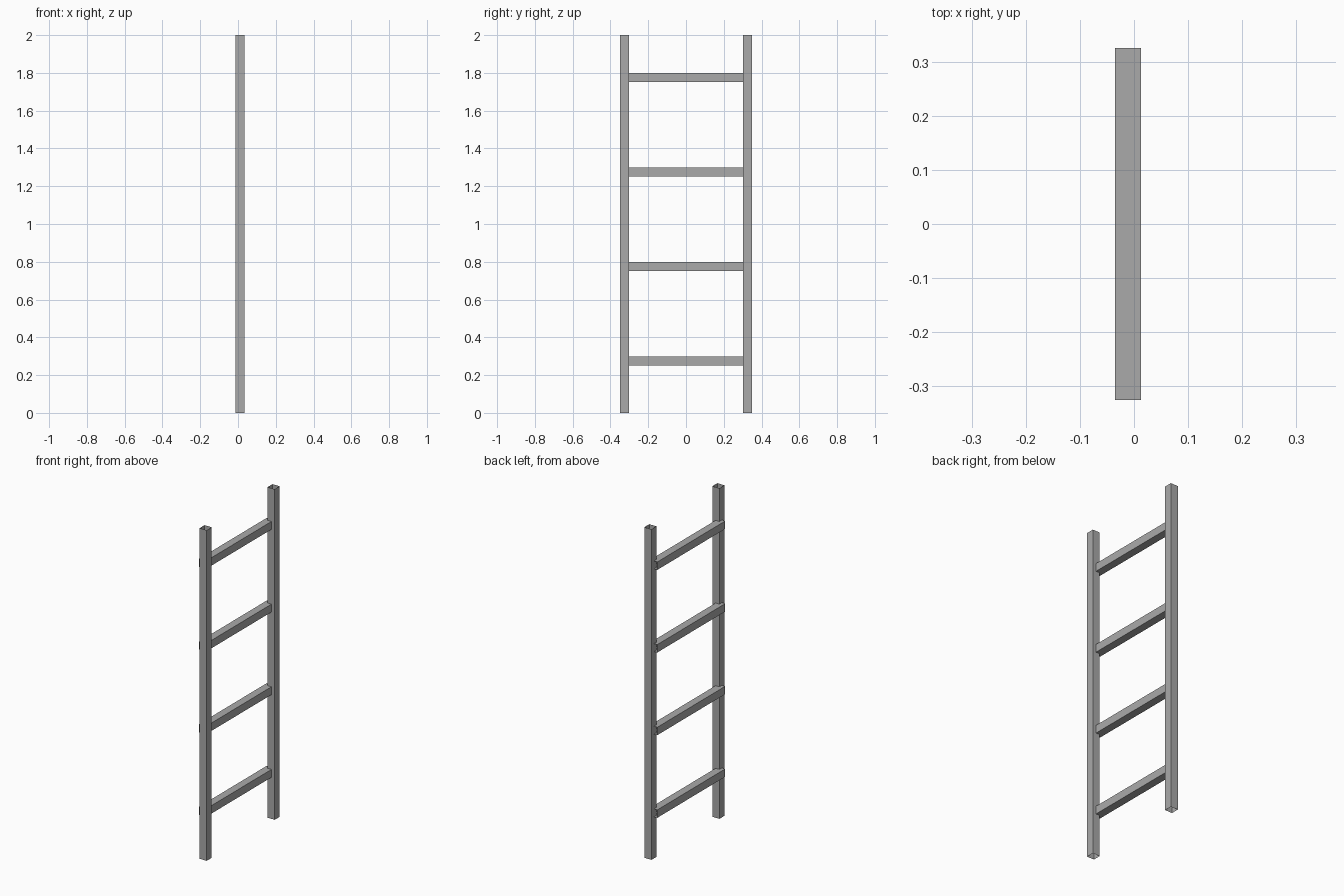
import bpy
import bmesh
from mathutils import Vector

cube = bpy.data.objects.get("Cube")
if cube:
    bpy.data.objects.remove(cube, do_unlink=True)

WIDTH = 0.048    # side of every square tube
OFFSET = 0.011   # posts sit this far to +x, rungs to -x
POST_Y = 0.325
HEIGHT = 2.0

grey = bpy.data.materials.new("grey_metal")
grey.use_nodes = True
colour = (0.4, 0.4, 0.4, 1.0)
grey.diffuse_color = colour
grey.node_tree.nodes["Principled BSDF"].inputs["Base Color"].default_value = colour


def open_tube(name, centre, size, axis):
    """Thin box without its two end faces along the given axis."""
    bm = bmesh.new()
    bmesh.ops.create_cube(bm, size=1.0)
    ends = [f for f in bm.faces if abs(f.normal[axis]) > 0.5]
    bmesh.ops.delete(bm, geom=ends, context="FACES_ONLY")
    bmesh.ops.scale(bm, vec=Vector(size), verts=bm.verts)
    mesh = bpy.data.meshes.new(name)
    bm.to_mesh(mesh)
    bm.free()
    mesh.materials.append(grey)
    obj = bpy.data.objects.new(name, mesh)
    obj.location = centre
    bpy.context.collection.objects.link(obj)


# Upright posts, open at top and bottom
for name, side in (("front_post", -1), ("back_post", 1)):
    open_tube(name, (OFFSET, side * POST_Y, HEIGHT / 2), (WIDTH, WIDTH, HEIGHT), 2)

# Rungs, running between the post centres and standing proud on the -x side
for i in range(4):
    open_tube(f"rung_{i + 1}", (-OFFSET, 0, 0.275 + 0.5 * i),
              (WIDTH, 2 * POST_Y, WIDTH), 1)
